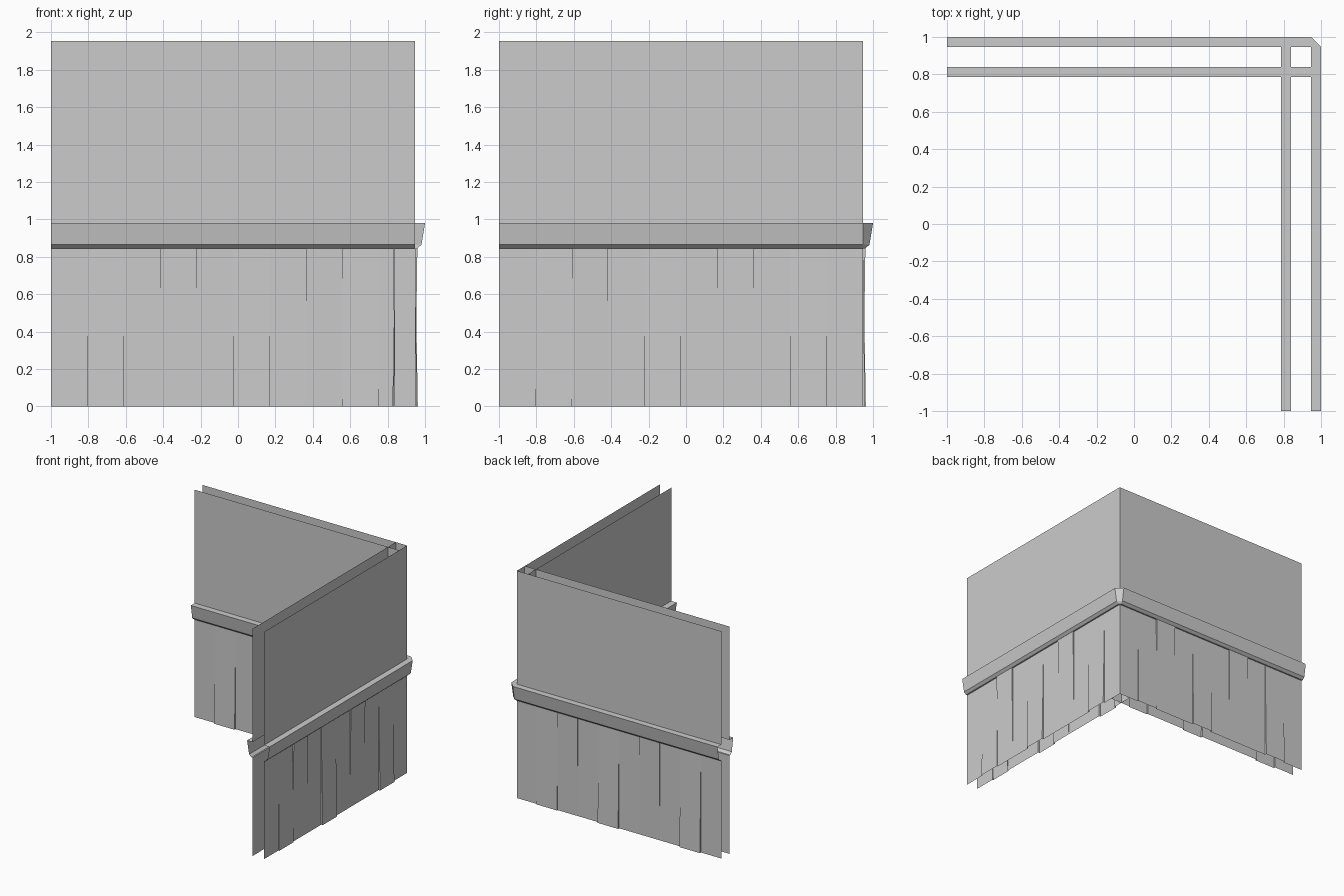
import bpy

if "Cube" in bpy.data.objects:
    bpy.data.objects.remove(bpy.data.objects["Cube"])

W = 0.947          # outer wall plane
INNER = 0.84       # inner wall plane
LENGTH = 1.947     # run of each wall
TOP = 1.955
SILL = 0.845       # top of the boards
COUNT = 10
STEP = LENGTH / COUNT

# Leaning boards: index -> (offset at bottom, offset at top)
LEAN = {1: (0.0145, 0), 3: (0, 0.0107), 5: (0.0145, 0),
        7: (0, 0.012), 8: (0.009, 0)}

# Ledge section: (distance from wall, height)
LEDGE = [(0, 0.98), (0.053, 0.98), (0.034, 0.865), (0.012, SILL), (0, SILL)]


def make(name, polys, place, flip):
    """Build one mesh from polygons in wall coordinates (run, offset, z)."""
    verts, faces, index = [], [], {}
    for poly in polys:
        ids = []
        for p in poly:
            key = tuple(round(c, 5) for c in p)
            if key not in index:
                index[key] = len(verts)
                verts.append(place(*p))
            if index[key] not in ids:
                ids.append(index[key])
        if len(ids) > 2:
            faces.append(ids[::-1] if flip else ids)
    mesh = bpy.data.meshes.new(name)
    mesh.from_pydata(verts, [], faces)
    obj = bpy.data.objects.new(name, mesh)
    bpy.context.collection.objects.link(obj)
    return obj


def build_wall(name, place, flip):
    # Plain upper panel
    z = LEDGE[0][1]
    make(name + "_upper_panel",
         [[(0, 0, z), (LENGTH, 0, z), (LENGTH, 0, TOP), (0, 0, TOP)]], place, flip)

    # Lower boards, some leaning outward with visible sides
    polys = []
    for i in range(COUNT):
        a, b = i * STEP, (i + 1) * STEP
        low, high = LEAN.get(i, (0, 0))
        polys.append([(a, low, 0), (b, low, 0), (b, high, SILL), (a, high, SILL)])
        if i in LEAN:
            left = [(a, 0, 0), (a, low, 0), (a, high, SILL), (a, 0, SILL)]
            polys.append(left)
            polys.append([(b, o, h) for _, o, h in reversed(left)])
    make(name + "_boards", polys, place, flip)

    # Projecting ledge
    polys = []
    for (o1, z1), (o2, z2) in zip(LEDGE, LEDGE[1:]):
        polys.append([(0, o2, z2), (LENGTH, o2, z2), (LENGTH, o1, z1), (0, o1, z1)])
    make(name + "_ledge", polys, place, flip)


# Four walls: two faces along each leg of the corner
build_wall("outer_back", lambda s, o, z: (s - 1, W + o, z), True)
build_wall("inner_back", lambda s, o, z: (s - 1, INNER - o, z), False)
build_wall("outer_side", lambda s, o, z: (W + o, W - s, z), True)
build_wall("inner_side", lambda s, o, z: (INNER - o, W - s, z), False)

# Chamfered ledge piece joining the outer ledges at the corner
corner = []
for (o1, z1), (o2, z2) in zip(LEDGE, LEDGE[1:]):
    corner.append([(W + o1, W, z1), (W, W + o1, z1), (W, W + o2, z2), (W + o2, W, z2)])
make("corner_ledge", corner, lambda x, y, z: (x, y, z), True)
